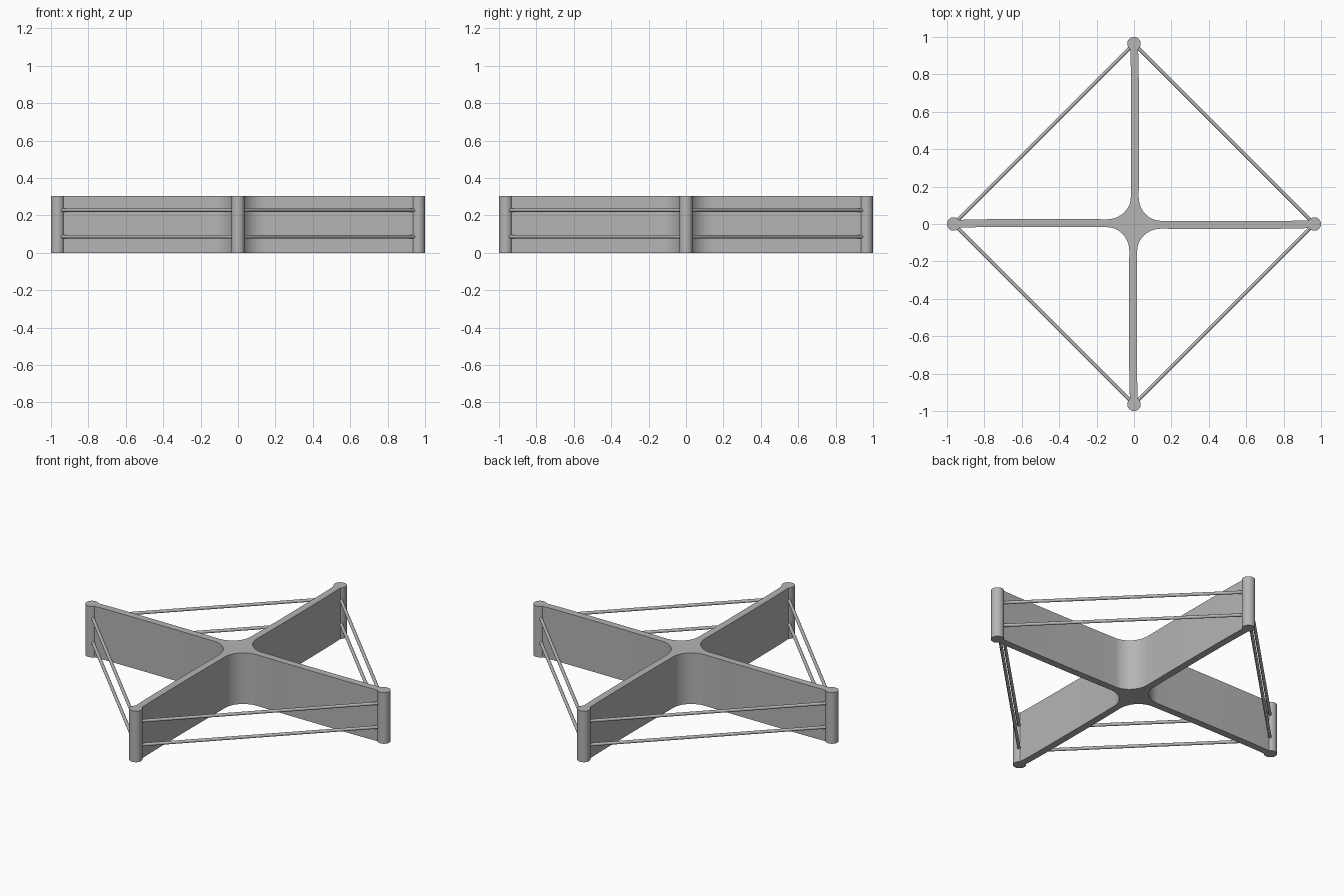
import bpy, bmesh
from math import sin, cos, pi, sqrt
from mathutils import Vector, Matrix

cube = bpy.data.objects.get("Cube")
if cube:
    bpy.data.objects.remove(cube, do_unlink=True)

HEIGHT = 0.305
POST_R = 0.036
REACH = 1 - POST_R        # distance of post axes from the centre
HALF = 0.021              # half the arm thickness
ROOT = 0.145              # where each arm meets the central fillets
BOW = 0.006               # slight sideways bow of the arms

grey = bpy.data.materials.new("plain grey")
grey.use_nodes = True
colour = (0.46, 0.46, 0.46, 1)
grey.diffuse_color = colour
grey.node_tree.nodes["Principled BSDF"].inputs["Base Color"].default_value = colour


def finish(obj):
    obj.data.materials.clear()
    obj.data.materials.append(grey)
    bpy.ops.object.select_all(action='DESELECT')
    obj.select_set(True)
    bpy.context.view_layer.objects.active = obj
    bpy.ops.object.shade_smooth_by_angle()


def rod(name, start, end, radius, sides):
    start, end = Vector(start), Vector(end)
    axis = end - start
    bpy.ops.mesh.primitive_cylinder_add(vertices=sides, radius=radius, depth=axis.length,
                                        location=(start + end) / 2,
                                        rotation=axis.to_track_quat('Z', 'Y').to_euler())
    obj = bpy.context.object
    obj.name = name
    finish(obj)


def bow(t):
    return -BOW * sqrt(max(0, sin(pi * t)))


# Cross-shaped web: one quarter outline, turned four times and extruded
steps = [i / 8 for i in range(9)]
along = lambda t: ROOT + (REACH - ROOT) * t
shift = lambda t: bow(0.15 + 0.85 * t)
quarter = [(along(t), shift(t) - HALF) for t in steps]
quarter += [(along(t), shift(t) + HALF) for t in reversed(steps)]
side_a = shift(0) + HALF
side_b = HALF - shift(0)
for i in range(1, 12):
    a = pi / 2 * i / 12
    quarter.append((ROOT - (ROOT - side_b) * sin(a), ROOT - (ROOT - side_a) * cos(a)))

bm = bmesh.new()
verts = []
for k in range(4):
    turn = Matrix.Rotation(k * pi / 2, 3, 'Z')
    verts += [bm.verts.new(turn @ Vector((x, y, 0))) for x, y in quarter]
base = bm.faces.new(verts)
top = bmesh.ops.extrude_face_region(bm, geom=[base], use_keep_orig=True)
bmesh.ops.translate(bm, vec=(0, 0, HEIGHT),
                    verts=[g for g in top["geom"] if isinstance(g, bmesh.types.BMVert)])
bmesh.ops.recalc_face_normals(bm, faces=bm.faces[:])
mesh = bpy.data.meshes.new("cross_web")
bm.to_mesh(mesh)
bm.free()
web = bpy.data.objects.new("cross_web", mesh)
bpy.context.collection.objects.link(web)
finish(web)

# End posts and the paired tie rods between neighbouring posts
names = ["left", "back", "right", "front"]
for k in range(4):
    here = Vector((REACH * round(cos(k * pi / 2)), REACH * round(sin(k * pi / 2)), 0))
    following = Matrix.Rotation(pi / 2, 3, 'Z') @ here
    rod(names[k] + "_post", here, here + Vector((0, 0, HEIGHT)), POST_R, 48)
    for label, z in (("lower", 0.086), ("upper", 0.228)):
        lift = Vector((0, 0, z))
        rod(f"{label}_tie_rod_{names[k]}_{names[(k + 1) % 4]}",
            here + lift, following + lift, 0.009, 20)
